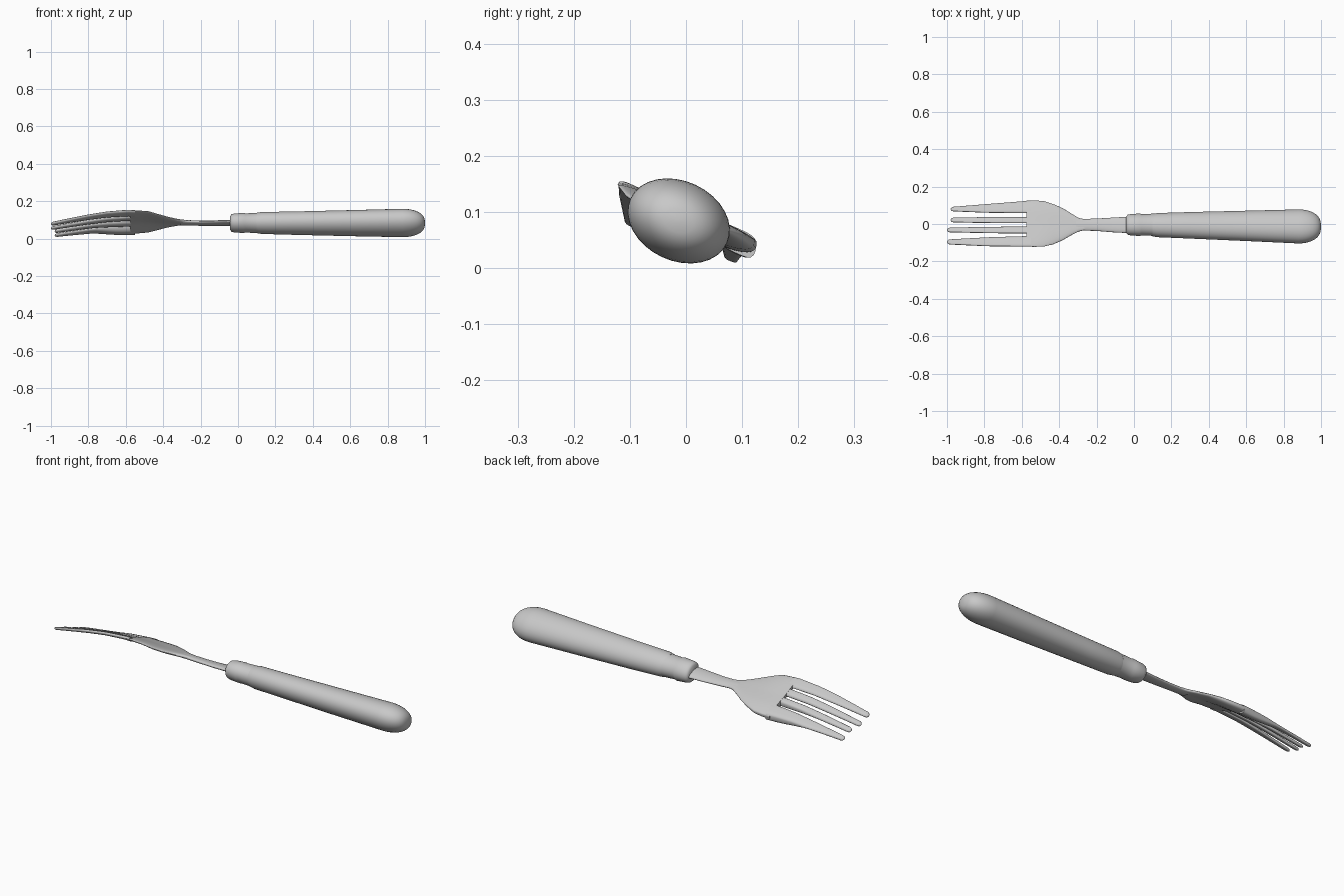
import bpy, bmesh, math

cube = bpy.data.objects.get("Cube")
if cube:
    bpy.data.objects.remove(cube, do_unlink=True)

grey = bpy.data.materials.new("light grey")
grey.use_nodes = True
grey.diffuse_color = (0.58, 0.58, 0.58, 1)
grey.node_tree.nodes["Principled BSDF"].inputs["Base Color"].default_value = (0.58, 0.58, 0.58, 1)


def lerp(table, x):
    """Smoothly interpolate rows (x, a, b, ...) sorted by rising x."""
    if x <= table[0][0]:
        return table[0][1:]
    for p, q in zip(table, table[1:]):
        if x <= q[0]:
            t = (x - p[0]) / (q[0] - p[0])
            return [a + (b - a) * t for a, b in zip(p[1:], q[1:])]
    return table[-1][1:]


def loft(name, rings):
    """Skin a list of equal-length rings and cap both ends."""
    bm = bmesh.new()
    rows = [[bm.verts.new(p) for p in ring] for ring in rings]
    n = len(rows[0])
    for a, b in zip(rows, rows[1:]):
        for i in range(n):
            j = (i + 1) % n
            bm.faces.new((a[i], a[j], b[j], b[i]))
    bm.faces.new(rows[0])
    bm.faces.new(rows[-1])
    bmesh.ops.recalc_face_normals(bm, faces=bm.faces)
    mesh = bpy.data.meshes.new(name)
    bm.to_mesh(mesh)
    bm.free()
    mesh.materials.append(grey)
    obj = bpy.data.objects.new(name, mesh)
    bpy.context.collection.objects.link(obj)
    bpy.ops.object.select_all(action='DESELECT')
    obj.select_set(True)
    bpy.context.view_layer.objects.active = obj
    bpy.ops.object.shade_smooth_by_angle(angle=math.radians(50))
    return obj


def oval(x, cy, cz, a, b, tilt, n=32):
    """Tilted ellipse across the x axis."""
    c, s = math.cos(tilt), math.sin(tilt)
    ring = []
    for i in range(n):
        t = 2 * math.pi * i / n
        u, v = a * math.cos(t), b * math.sin(t)
        ring.append((x, cy + u * c - v * s, cz + u * s + v * c))
    return ring


# Handle: tapered tilted oval with a domed butt
TILT = math.radians(-25)
handle = [(0.10, -0.006, 0.084, 0.061, 0.053), (0.125, -0.006, 0.084, 0.066, 0.057),
          (0.30, -0.007, 0.083, 0.073, 0.060), (0.60, -0.010, 0.083, 0.084, 0.066),
          (0.88, -0.013, 0.084, 0.095, 0.071)]
rings = [oval(*r, TILT) for r in handle]
for k in range(1, 10):
    t = math.radians(10 * k - 1)
    f = math.cos(t) ** 0.75
    rings.append(oval(0.88 + 0.12 * math.sin(t), -0.013, 0.084, 0.095 * f, 0.071 * f, TILT))
loft("handle", rings)

# Collar where the neck enters the handle
collar = [(-0.042, 0.044, 0.036), (-0.034, 0.055, 0.045), (-0.02, 0.058, 0.049),
          (0.03, 0.062, 0.052), (0.04, 0.058, 0.050), (0.11, 0.061, 0.053)]
loft("collar", [oval(x, -0.004, 0.084, a, b, TILT) for x, a, b in collar])

# Neck: thin flattened bar, narrowing toward the head
neck = [(-0.31, -0.004, 0.086, 0.036, 0.012), (-0.27, -0.004, 0.085, 0.032, 0.012),
        (-0.20, -0.004, 0.083, 0.034, 0.012), (-0.12, -0.005, 0.083, 0.040, 0.012),
        (-0.03, -0.005, 0.085, 0.045, 0.013)]
loft("neck", [oval(*r, math.radians(-14)) for r in neck])

# Head surface: centre height and sideways slope along x
SURFACE = [(-1.0, 0.044, -0.36), (-0.9, 0.060, -0.39), (-0.8, 0.075, -0.42), (-0.7, 0.088, -0.44),
           (-0.58, 0.096, -0.45), (-0.48, 0.095, -0.42), (-0.4, 0.090, -0.32), (-0.27, 0.085, -0.22)]


def head_ring(x, low, high, thick=1.0, n=12):
    """Rounded flat section following the tilted head, fuller beneath its left side."""
    zc, slope = lerp(SURFACE, x)
    mid, half = (low + high) / 2, (high - low) / 2
    swell = max(0.0, 1 - ((x + 0.57) / 0.2) ** 2)
    top, bottom = [], []
    for i in range(n + 1):
        w = -math.cos(math.pi * i / n)
        y = mid + half * w
        z = zc + slope * y
        edge = max(0.0, 1 - w ** 4) ** 0.5
        side = min(1, max(0.0, y / 0.07))
        lift = 0.006 * swell * side
        top.append((x, y, z + lift + 0.010 * thick * edge))
        if 0 < i < n:
            bottom.append((x, y, z - (0.010 * thick + 0.020 * swell * side) * edge))
    return top + bottom[::-1]


# Palm of the head
palm = [(-0.575, -0.121, 0.125), (-0.53, -0.122, 0.126), (-0.48, -0.120, 0.122),
        (-0.43, -0.108, 0.106), (-0.38, -0.086, 0.084), (-0.33, -0.057, 0.053),
        (-0.295, -0.040, 0.032), (-0.26, -0.032, 0.025)]
loft("head_palm", [head_ring(x, a, b, n=24) for x, a, b in palm])

# Four tines: (root low, root high, middle low, middle high, tip low, tip high)
TINES = {"right_outer_tine": (-0.121, -0.064, -0.119, -0.071, -0.109, -0.083),
         "right_inner_tine": (-0.051, -0.014, -0.049, -0.015, -0.044, -0.020),
         "left_inner_tine": (0.004, 0.036, 0.005, 0.037, 0.009, 0.034),
         "left_outer_tine": (0.058, 0.125, 0.060, 0.107, 0.068, 0.091)}
for name, (a0, a1, b0, b1, c0, c1) in TINES.items():
    end = -0.98 if name.startswith("left") else -1.0
    shape = [(end, c0, c1), (-0.78, b0, b1), (-0.55, a0, a1)]
    rings = []
    for k in range(13):
        x = -0.55 + (end + 0.015 + 0.55) * k / 12
        rings.append(head_ring(x, *lerp(shape, x), thick=1 - 0.2 * k / 12))
    # Rounded tip
    for d, f in ((0.008, 0.85), (0.013, 0.5), (0.015, 0.15)):
        x = end + 0.015 - d
        lo, hi = lerp(shape, x)
        m, h = (lo + hi) / 2, (hi - lo) / 2 * f
        rings.append(head_ring(x, m - h, m + h, thick=0.8 * f))
    loft(name, rings)
